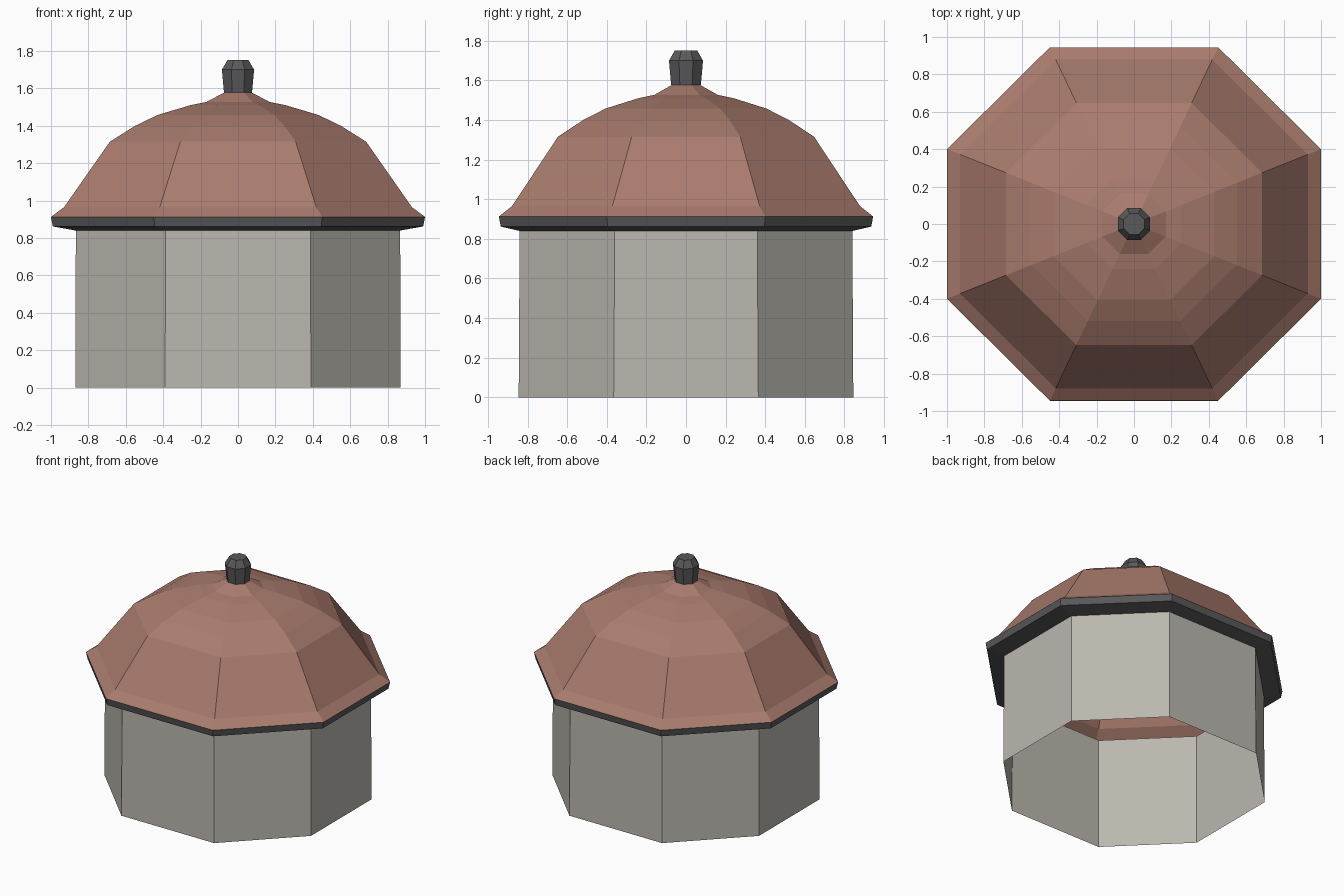
import bpy

if "Cube" in bpy.data.objects:
    bpy.data.objects.remove(bpy.data.objects["Cube"])


def material(name, color):
    m = bpy.data.materials.new(name)
    m.diffuse_color = (*color, 1)
    m.use_nodes = True
    m.node_tree.nodes["Principled BSDF"].inputs["Base Color"].default_value = m.diffuse_color
    return m


def octagon(hx, hy, cx, cy, z):
    # hx, hy: half widths; cx, cy: half lengths of the front and side edges
    return [(cx, -hy, z), (hx, -cy, z), (hx, cy, z), (cx, hy, z),
            (-cx, hy, z), (-hx, cy, z), (-hx, -cy, z), (-cx, -hy, z)]


def loft(name, rings, mat, caps=False):
    verts = [v for r in rings for v in r]
    faces = []
    for k in range(len(rings) - 1):
        a, b = 8 * k, 8 * (k + 1)
        for i in range(8):
            j = (i + 1) % 8
            faces.append((a + i, a + j, b + j, b + i))
    if caps:
        n = len(verts)
        faces += [tuple(range(7, -1, -1)), tuple(range(n - 8, n))]
    me = bpy.data.meshes.new(name)
    me.from_pydata(verts, [], faces)
    me.materials.append(mat)
    ob = bpy.data.objects.new(name, me)
    bpy.context.collection.objects.link(ob)
    return ob


def roof_ring(r, z):
    return octagon(r, 0.945 * r, 0.45 * r, 0.40 * r, z)


stone = material("stone", (0.50, 0.48, 0.43))
tile = material("tile", (0.40, 0.20, 0.155))
metal = material("dark_metal", (0.10, 0.10, 0.105))

# Open walls
loft("walls", [octagon(0.87, 0.845, 0.39, 0.365, 0),
               octagon(0.867, 0.84, 0.387, 0.36, 0.845)], stone)

# Dark eave trim: sloping underside and outer band
loft("eave_trim", [octagon(0.867, 0.84, 0.387, 0.36, 0.84),
                   roof_ring(0.99, 0.862),
                   roof_ring(1.0, 0.913)], metal)

# Domed roof shell
profile = [(1.0, 0.913), (0.93, 0.965), (0.685, 1.315), (0.55, 1.40),
           (0.43, 1.458), (0.255, 1.51), (0.17, 1.527), (0.07, 1.58)]
loft("roof", [roof_ring(r, z) for r, z in profile], tile)

# Finial
loft("finial", [octagon(r, r, 0.414 * r, 0.414 * r, z)
                for r, z in [(0.075, 1.578), (0.086, 1.70), (0.056, 1.752)]],
     metal, caps=True)
